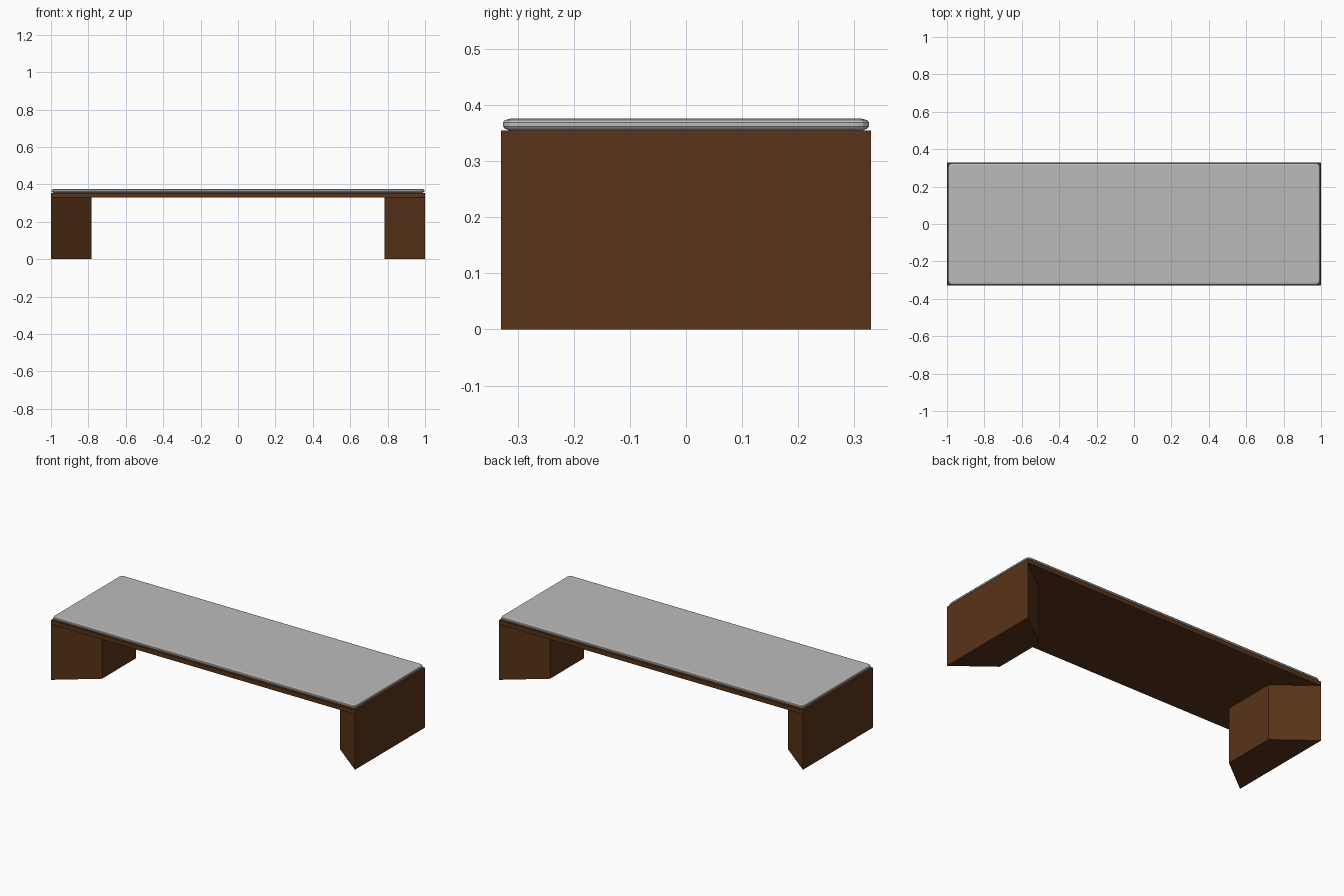
import bpy, bmesh, math

if "Cube" in bpy.data.objects:
    bpy.data.objects.remove(bpy.data.objects["Cube"])


def material(name, rgb):
    m = bpy.data.materials.new(name)
    m.diffuse_color = (*rgb, 1)
    m.use_nodes = True
    m.node_tree.nodes["Principled BSDF"].inputs["Base Color"].default_value = m.diffuse_color
    return m


wood = material("brown_wood", (0.10, 0.034, 0.0095))
fabric = material("grey_fabric", (0.5, 0.5, 0.5))


def loft(name, rings, mat):
    """Closed solid skinned through a stack of equal-length point rings."""
    bm = bmesh.new()
    loops = [[bm.verts.new(p) for p in ring] for ring in rings]
    n = len(loops[0])
    for a, b in zip(loops, loops[1:]):
        for i in range(n):
            j = (i + 1) % n
            bm.faces.new((a[i], a[j], b[j], b[i]))
    bm.faces.new(loops[0][::-1])
    bm.faces.new(loops[-1])
    bmesh.ops.recalc_face_normals(bm, faces=bm.faces)
    me = bpy.data.meshes.new(name)
    bm.to_mesh(me)
    bm.free()
    ob = bpy.data.objects.new(name, me)
    bpy.context.collection.objects.link(ob)
    me.materials.append(mat)
    return ob


def prism(name, outline, z0, z1, mat):
    return loft(name, [[(x, y, z) for x, y in outline] for z in (z0, z1)], mat)


def rounded_rect(hx, hy, r, z, steps=3):
    pts = []
    for k, (sx, sy) in enumerate(((1, 1), (-1, 1), (-1, -1), (1, -1))):
        for i in range(steps + 1):
            a = math.pi / 2 * (k + i / steps)
            pts.append((sx * (hx - r) + r * math.cos(a),
                        sy * (hy - r) + r * math.sin(a), z))
    return pts


# wooden bench board
prism("seat_board", [(-1, -0.33), (1, -0.33), (1, 0.33), (-1, 0.33)],
      0.33, 0.355, wood)

# tapered block legs, wide on the outside and narrow on the inside
for side, s in (("left", -1), ("right", 1)):
    prism(f"{side}_leg", [(s, -0.33), (s, 0.33), (s * 0.782, 0.16), (s * 0.782, -0.16)],
          0, 0.33, wood)

# thin cushion with rounded edges (height, inset)
profile = [(0.355, 0.010), (0.358, 0.003), (0.362, 0), (0.369, 0),
           (0.373, 0.003), (0.376, 0.014)]
loft("seat_cushion", [rounded_rect(0.996 - d, 0.326 - d, 0.022 - d, z)
                      for z, d in profile], fabric)
